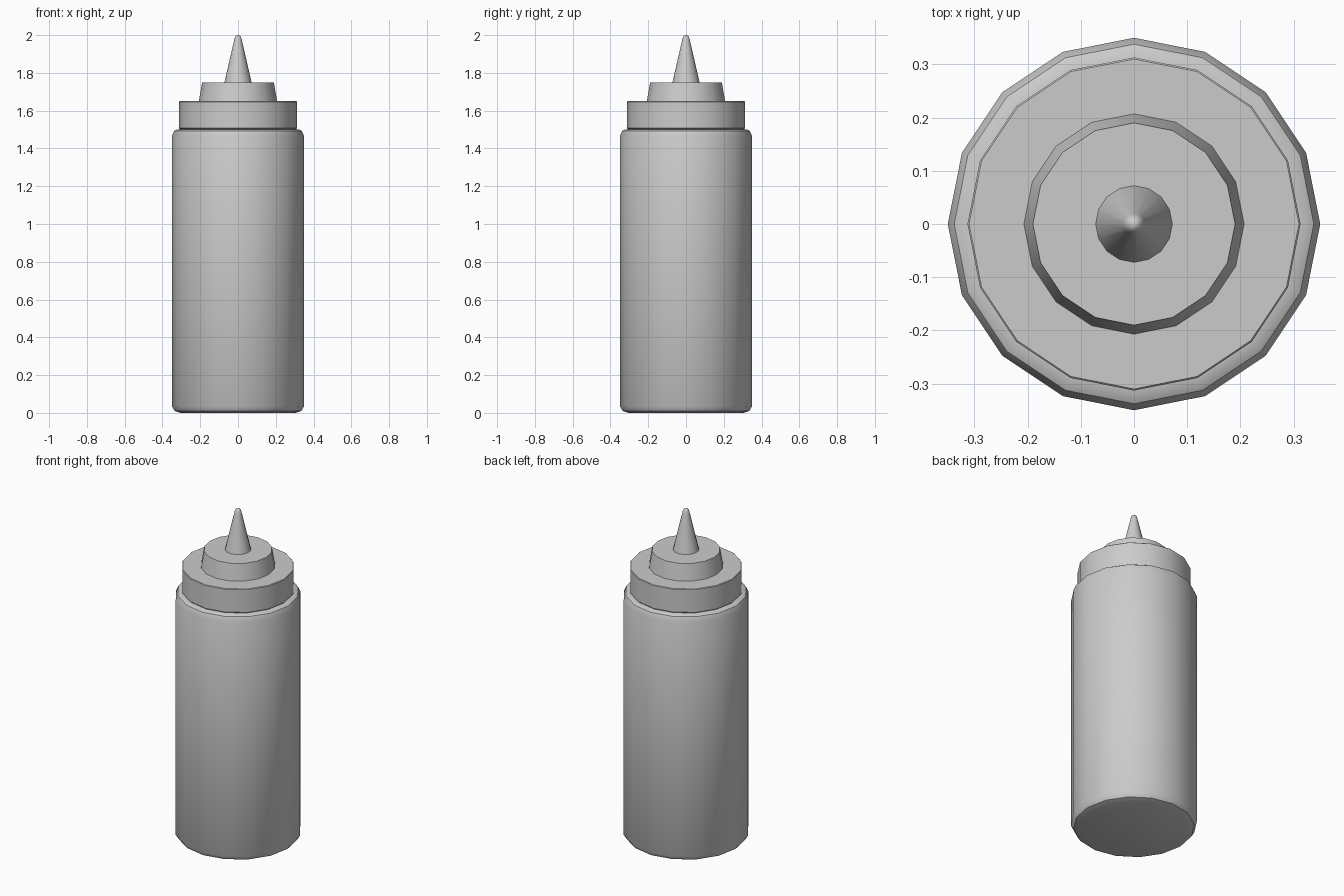
import bpy, bmesh
from math import sin, cos, tau, radians

if "Cube" in bpy.data.objects:
    bpy.data.objects.remove(bpy.data.objects["Cube"])

SIDES = 16


def lathe(name, profile, smooth_angle):
    """Revolve (radius, z) points around z and cap both ends."""
    bm = bmesh.new()
    rings = [[bm.verts.new((r * cos(tau * i / SIDES), r * sin(tau * i / SIDES), z))
              for i in range(SIDES)] for r, z in profile]
    for a, b in zip(rings, rings[1:]):
        for i in range(SIDES):
            j = (i + 1) % SIDES
            bm.faces.new((a[i], a[j], b[j], b[i]))
    bm.faces.new(rings[0][::-1])
    bm.faces.new(rings[-1])
    mesh = bpy.data.meshes.new(name)
    bm.to_mesh(mesh)
    bm.free()
    obj = bpy.data.objects.new(name, mesh)
    bpy.context.collection.objects.link(obj)
    bpy.ops.object.select_all(action='DESELECT')
    obj.select_set(True)
    bpy.context.view_layer.objects.active = obj
    bpy.ops.object.shade_smooth_by_angle(angle=radians(smooth_angle))
    return obj


# Squeeze body with softened base and shoulder
lathe("bottle_body", [(0.305, 0), (0.335, 0.01), (0.35, 0.035), (0.35, 1.465),
                      (0.338, 1.493), (0.325, 1.50), (0.305, 1.502)], 35)

# Screw collar
lathe("cap_collar", [(0.305, 1.50), (0.313, 1.508), (0.313, 1.647), (0.31, 1.65)], 30)

# Tapered step on the cap
lathe("cap_step", [(0.207, 1.65), (0.19, 1.75)], 30)

# Conical nozzle with rounded tip
lathe("nozzle", [(0.072, 1.75), (0.020, 1.975), (0.016, 1.99),
                 (0.009, 1.998), (0.003, 2.0)], 40)
